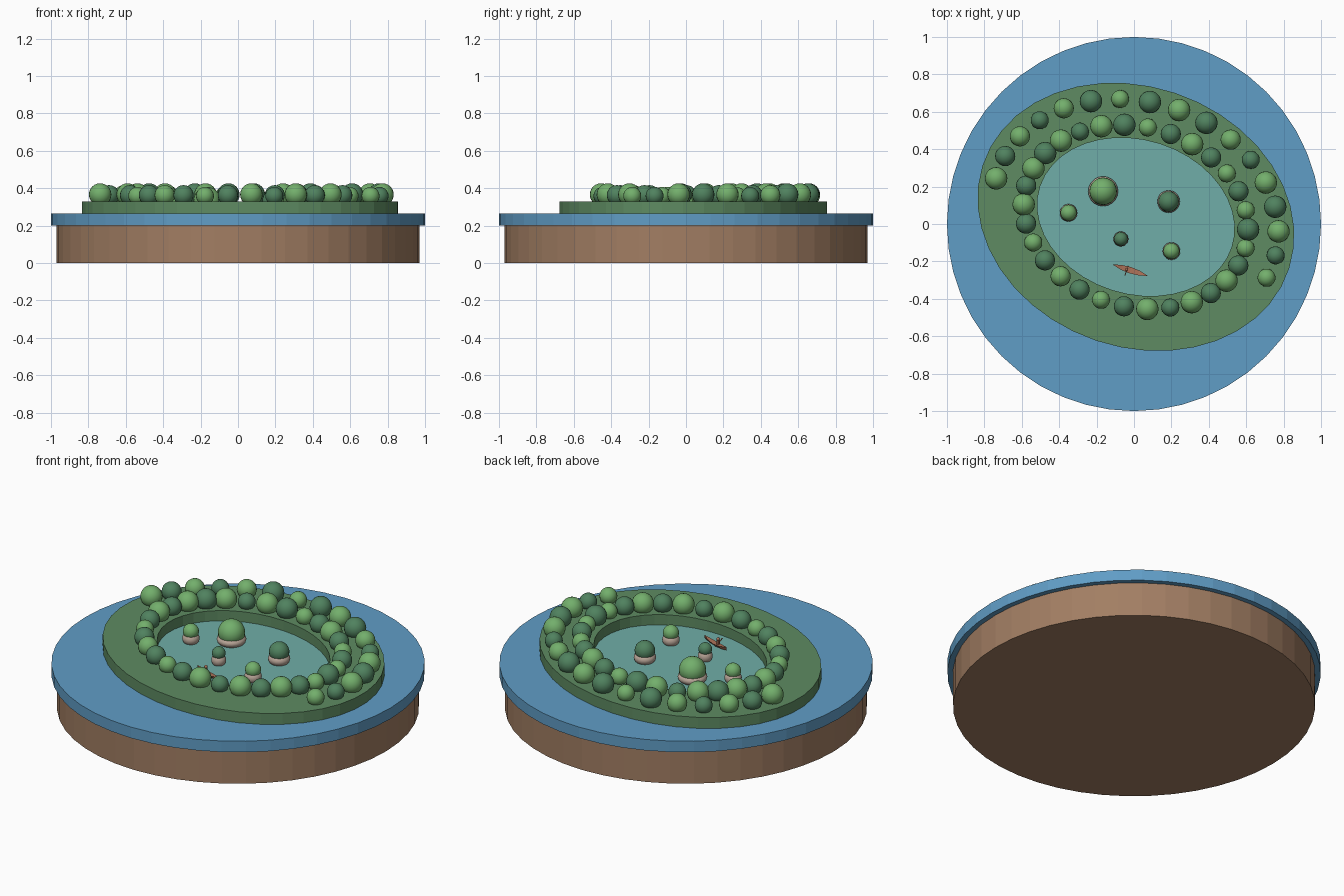
import bpy, bmesh, math
from mathutils import Matrix, Vector

cube = bpy.data.objects.get("Cube")
if cube:
    bpy.data.objects.remove(cube, do_unlink=True)


def material(name, *rgb):
    linear = [((c / 255 + 0.055) / 1.055) ** 2.4 for c in rgb] + [1]
    m = bpy.data.materials.new(name)
    m.use_nodes = True
    m.diffuse_color = linear
    m.node_tree.nodes["Principled BSDF"].inputs["Base Color"].default_value = linear
    return m


earth = material("earth brown", 162, 126, 99)
sea_blue = material("sea blue", 96, 157, 198)
lagoon_teal = material("lagoon teal", 112, 174, 168)
grass = material("island green", 94, 139, 98)
leaf_light = material("light leaf green", 115, 175, 108)
leaf_dark = material("dark leaf green", 80, 130, 95)
stone = material("pale stone", 188, 168, 154)
wood = material("reddish wood", 172, 114, 88)

CENTRE = Vector((0.01, 0.038, 0))
TILT = math.radians(-17)


def add_object(name, bm, mat, smooth=False):
    bmesh.ops.recalc_face_normals(bm, faces=bm.faces)
    mesh = bpy.data.meshes.new(name)
    for f in bm.faces:
        f.smooth = smooth
    bm.to_mesh(mesh)
    bm.free()
    mesh.materials.append(mat)
    obj = bpy.data.objects.new(name, mesh)
    bpy.context.collection.objects.link(obj)
    return obj


def disc(name, radius, z0, z1, mat, sides=48):
    bm = bmesh.new()
    bmesh.ops.create_cone(bm, cap_ends=True, segments=sides, radius1=radius,
                          radius2=radius, depth=z1 - z0,
                          matrix=Matrix.Translation((0, 0, (z0 + z1) / 2)))
    return add_object(name, bm, mat)


def oval_point(a, b, t, z=0, tilt=TILT):
    p = Vector((a * math.cos(t), b * math.sin(t), z))
    return CENTRE + Matrix.Rotation(tilt, 3, "Z") @ p


def ball(name, pos, radius, mat, height=None):
    bm = bmesh.new()
    bmesh.ops.create_uvsphere(bm, u_segments=20, v_segments=12, radius=1)
    obj = add_object(name, bm, mat, smooth=True)
    obj.location = pos
    obj.scale = (radius, radius, height or radius)
    return obj


# Earth base and sea
disc("earth_base", 0.97, 0, 0.2, earth)
disc("sea", 1.0, 0.2, 0.265, sea_blue)

# Lagoon water
bm = bmesh.new()
bm.faces.new([bm.verts.new(oval_point(0.54, 0.415, math.tau * i / 48, 0.27))
              for i in range(48)])
add_object("lagoon", bm, lagoon_teal)

# Ring island: a tilted oval band around the lagoon
bm = bmesh.new()
SIDES = 40
outer, inner = (0.865, 0.695, math.radians(-20)), (0.537, 0.411, TILT)
loops = []
for (a, b, tilt), z in ((outer, 0.262), (outer, 0.33), (inner, 0.33), (inner, 0.262)):
    loops.append([bm.verts.new(oval_point(a, b, math.tau * i / SIDES - tilt, z, tilt))
                  for i in range(SIDES)])
for k, low in enumerate(loops):
    high = loops[(k + 1) % len(loops)]
    for i in range(SIDES):
        j = (i + 1) % SIDES
        bm.faces.new((low[i], low[j], high[j], high[i]))
add_object("ring_island", bm, grass)

# Trees: a full inner row and a partial outer row, alternating light and dark
SIZE = {"S": 0.048, "M": 0.054, "L": 0.060}


def tree_row(name, a, b, start, sizes):
    for i, size in enumerate(sizes):
        pos = oval_point(a, b, math.radians(start - 12 * i), 0.361)
        r = SIZE[size]
        pos.z = 0.33 + r * 0.6
        ball(f"{name}_{i + 1}", pos, r, leaf_dark if i % 2 else leaf_light)


tree_row("inner_tree", 0.61, 0.48, 193.4, "LMLLLSLLSMLMSMSLSMLMLSLMSMMMSM")
tree_row("outer_tree", 0.775, 0.615, 182, "LMMSMLSLLLMSLLLSS")

# Islets in the lagoon: flattened rock with a leafy dome
for i, (x, y, r, leaf) in enumerate((
        (-0.165, 0.175, 0.08, leaf_light), (0.185, 0.12, 0.06, leaf_dark),
        (-0.35, 0.06, 0.047, leaf_light), (-0.07, -0.08, 0.04, leaf_dark),
        (0.2, -0.145, 0.047, leaf_light))):
    ball(f"islet_rock_{i + 1}", (x, y, 0.293), r, stone, 0.04)
    ball(f"islet_canopy_{i + 1}", (x, y, 0.333), r * 0.92, leaf)

# Canoe: pointed hull with raised ends
bm = bmesh.new()
rows = []
for u in (-1, -0.5, 0, 0.5, 1):
    w, z = 0.016 * (1 - u * u) + 0.001, 0.29 + 0.012 * u * u
    rows.append([bm.verts.new((0.098 * u, side * w, h))
                 for side, h in ((-1, z), (0, z - 0.018), (1, z))])
for p, q in zip(rows, rows[1:]):
    for k in range(3):
        j = (k + 1) % 3
        bm.faces.new((p[k], p[j], q[j], q[k]))
for end in (rows[0], rows[-1]):
    bm.faces.new(end)
canoe = add_object("canoe", bm, wood)
canoe.location = (-0.02, -0.247, 0)
canoe.rotation_euler.z = math.radians(-18)

# Paddler with a paddle
body = disc("paddler_body", 0.009, 0.288, 0.315, wood, 8)
body.location = (-0.04, -0.243, 0)
ball("paddler_head", (-0.04, -0.243, 0.322), 0.009, wood)
paddle = disc("paddle", 0.003, -0.03, 0.03, wood, 6)
paddle.location = (-0.04, -0.25, 0.3)
paddle.rotation_euler = (math.radians(55), 0, math.radians(-18))
